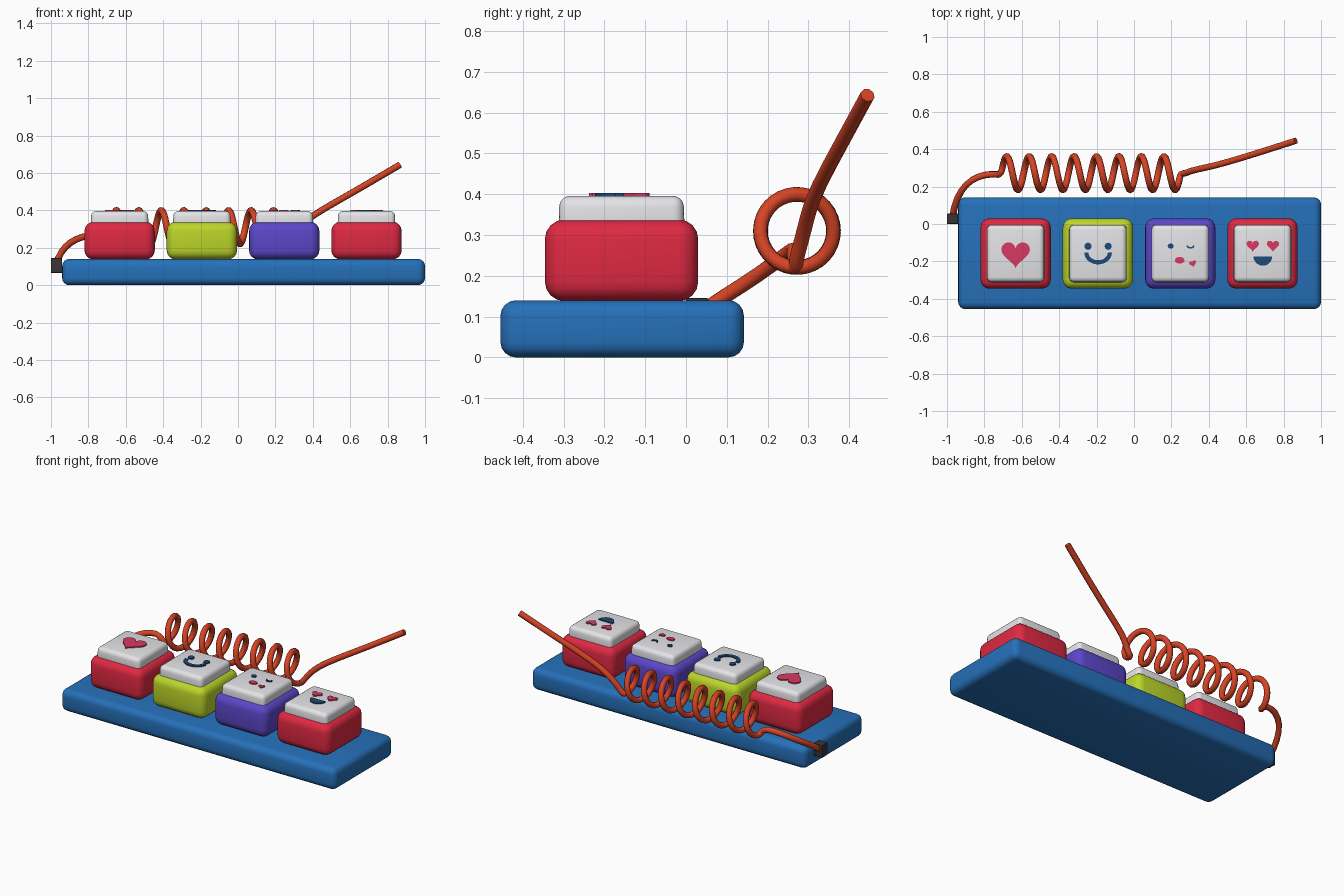
import bpy, bmesh
from math import sin, cos, pi, radians

if "Cube" in bpy.data.objects:
    bpy.data.objects.remove(bpy.data.objects["Cube"])


def material(name, rgb):
    m = bpy.data.materials.new(name)
    m.diffuse_color = [(c / 255) ** 2.2 for c in rgb] + [1]
    m.use_nodes = True
    m.node_tree.nodes["Principled BSDF"].inputs["Base Color"].default_value = m.diffuse_color
    return m


BLUE = material("blue", (42, 112, 184))
RED = material("red", (222, 45, 68))
LIME = material("lime", (186, 212, 45))
PURPLE = material("purple", (92, 72, 200))
WHITE = material("white", (228, 228, 232))
PINK = material("pink", (215, 60, 98))
NAVY = material("navy", (35, 75, 120))
ORANGE = material("orange", (215, 70, 42))
DARK = material("dark", (58, 56, 56))


def finish(ob, mat):
    ob.data.materials.append(mat)
    bpy.ops.object.select_all(action='DESELECT')
    ob.select_set(True)
    bpy.context.view_layer.objects.active = ob
    bpy.ops.object.shade_smooth_by_angle(angle=radians(40))
    return ob


def box(name, lo, hi, mat, bevel=0.0, taper=1.0):
    """Rounded box between two corners, top optionally narrowed."""
    bm = bmesh.new()
    bmesh.ops.create_cube(bm, size=1)
    for v in bm.verts:
        if v.co.z > 0:
            v.co.x *= taper
            v.co.y *= taper
        v.co = [(a + b) / 2 + c * (b - a) for a, b, c in zip(lo, hi, v.co)]
    if bevel:
        bmesh.ops.bevel(bm, geom=bm.edges[:], offset=bevel, segments=4,
                        profile=0.5, affect='EDGES', clamp_overlap=True)
    me = bpy.data.meshes.new(name)
    bm.to_mesh(me)
    bm.free()
    ob = bpy.data.objects.new(name, me)
    bpy.context.collection.objects.link(ob)
    return finish(ob, mat)


def plate(name, pts, mat, z0=0.385, z1=0.403):
    """Thin flat emblem extruded from an outline."""
    bm = bmesh.new()
    face = bm.faces.new([bm.verts.new((x, y, z0)) for x, y in pts])
    ext = bmesh.ops.extrude_face_region(bm, geom=[face])
    for v in ext['geom']:
        if isinstance(v, bmesh.types.BMVert):
            v.co.z = z1
    bmesh.ops.recalc_face_normals(bm, faces=bm.faces[:])
    me = bpy.data.meshes.new(name)
    bm.to_mesh(me)
    bm.free()
    ob = bpy.data.objects.new(name, me)
    bpy.context.collection.objects.link(ob)
    return finish(ob, mat)


def ellipse(cx, cy, rx, ry, a0=0, a1=2 * pi, n=24, closed=True):
    k = n if closed else n - 1
    return [(cx + rx * cos(a0 + (a1 - a0) * i / k),
             cy + ry * sin(a0 + (a1 - a0) * i / k)) for i in range(n)]


def heart(cx, cy, w, n=32, turn=0.0):
    pts = []
    for i in range(n):
        t = 2 * pi * i / n
        x = w * sin(t) ** 3
        y = w / 16 * (13 * cos(t) - 5 * cos(2 * t) - 2 * cos(3 * t) - cos(4 * t) + 2)
        pts.append((cx + x * cos(turn) - y * sin(turn), cy + x * sin(turn) + y * cos(turn)))
    return pts


def crescent(cx, cy, rx, ry, thick, up=1):
    """Curved band; up=1 is a smile."""
    a0, a1 = (pi, 2 * pi) if up > 0 else (0, pi)
    outer = ellipse(cx, cy, rx, ry, a0, a1, 16, False)
    inner = ellipse(cx, cy, rx - thick, ry - thick, a0, a1, 16, False)
    return outer + inner[::-1]


# Base
box("base_plate", (-0.94, -0.455, 0), (1.0, 0.142, 0.14), BLUE, 0.038)

# Key bodies and white caps
for i, mat in enumerate((RED, LIME, PURPLE, RED)):
    x, y = -0.633 + 0.44 * i, -0.158
    box(f"key_body_{i + 1}", (x - 0.188, y - 0.188, 0.138), (x + 0.188, y + 0.188, 0.338), mat, 0.048)
    box(f"key_cap_{i + 1}", (x - 0.155, y - 0.155, 0.30), (x + 0.155, y + 0.155, 0.396), WHITE, 0.026, 0.98)

# Key 1: heart
plate("heart_emblem", heart(-0.633, -0.165, 0.077), PINK)

# Key 2: smiling face
for s, side in ((-1, "left"), (1, "right")):
    plate(f"smile_eye_{side}", ellipse(-0.192 + s * 0.054, -0.119, 0.019, 0.019), NAVY)
plate("smile_mouth", crescent(-0.192, -0.152, 0.074, 0.064, 0.022), NAVY)

# Key 3: winking kiss face
plate("kiss_eye", ellipse(0.196, -0.118, 0.016, 0.014), NAVY)
plate("kiss_wink", crescent(0.302, -0.114, 0.022, 0.018, 0.009), NAVY)
plate("kiss_mouth", ellipse(0.244, -0.194, 0.026, 0.018), PINK)
plate("kiss_heart", heart(0.315, -0.213, 0.019, turn=0.3), PINK)

# Key 4: heart-eyed face
for s, side in ((-1, "left"), (1, "right")):
    plate(f"heart_eye_{side}", heart(0.689 + s * 0.054, -0.118, 0.033), PINK)
plate("laugh_mouth", ellipse(0.689, -0.173, 0.05, 0.05, pi, 2 * pi, 18, False), NAVY)

# Plug on the base's left end
box("cable_plug", (-1.0, 0.0, 0.065), (-0.94, 0.055, 0.145), DARK, 0.004)

# Coiled cable: lead-in, eight turns, straight tail
path = [(-0.97, 0.03, 0.105), (-0.968, 0.07, 0.135), (-0.945, 0.145, 0.18),
        (-0.90, 0.215, 0.23), (-0.83, 0.258, 0.262), (-0.76, 0.268, 0.268),
        (-0.725, 0.262, 0.25)]
for i in range(8 * 16 + 1):
    t = 2 * pi * i / 16
    path.append((-0.71 + 0.12 * i / 16, 0.272 + 0.092 * sin(t), 0.31 - 0.092 * cos(t)))
path += [(0.27, 0.268, 0.235), (0.30, 0.283, 0.285), (0.35, 0.295, 0.335), (0.42, 0.309, 0.385),
         (0.54, 0.342, 0.455), (0.70, 0.392, 0.545), (0.865, 0.445, 0.643)]
cu = bpy.data.curves.new("coiled_cable", 'CURVE')
cu.dimensions = '3D'
sp = cu.splines.new('NURBS')
sp.points.add(len(path) - 1)
for p, co in zip(sp.points, path):
    p.co = (*co, 1)
sp.order_u = 4
sp.use_endpoint_u = True
sp.resolution_u = 2
cu.bevel_depth = 0.018
cu.bevel_resolution = 2
cu.use_fill_caps = True
cu.materials.append(ORANGE)
bpy.context.collection.objects.link(bpy.data.objects.new("coiled_cable", cu))
